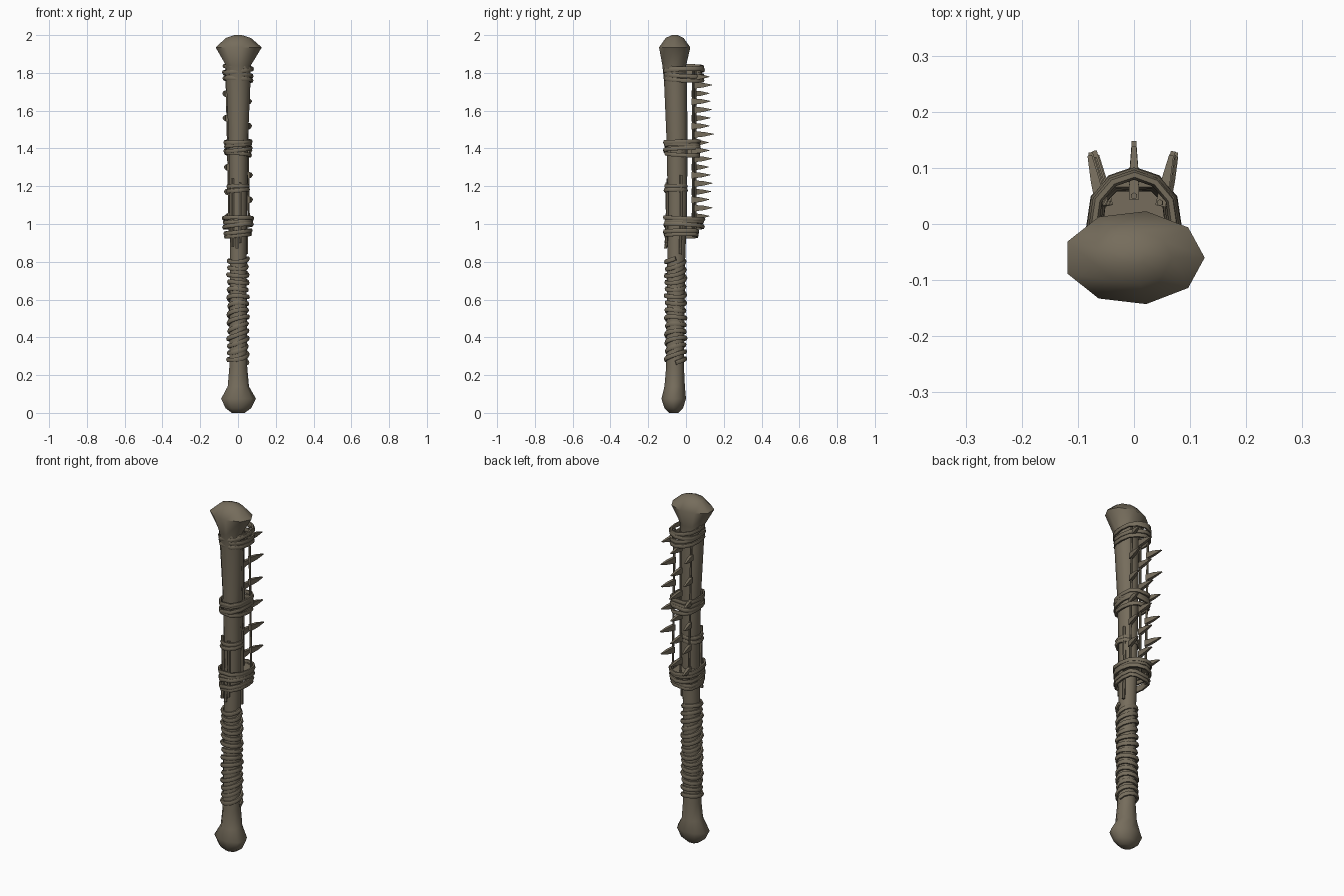
import bpy, bmesh, math, random
from mathutils import Vector

cube = bpy.data.objects.get("Cube")
if cube:
    bpy.data.objects.remove(cube)
random.seed(4)

bone = bpy.data.materials.new("weathered_bone")
bone.use_nodes = True
COLOUR = (0.18, 0.152, 0.107, 1)
bone.diffuse_color = COLOUR
bone.node_tree.nodes["Principled BSDF"].inputs["Base Color"].default_value = COLOUR


def finish(name, bm, smooth=None):
    bmesh.ops.recalc_face_normals(bm, faces=bm.faces)
    mesh = bpy.data.meshes.new(name)
    bm.to_mesh(mesh)
    bm.free()
    mesh.materials.append(bone)
    ob = bpy.data.objects.new(name, mesh)
    bpy.context.collection.objects.link(ob)
    if smooth:
        bpy.ops.object.select_all(action='DESELECT')
        ob.select_set(True)
        bpy.context.view_layer.objects.active = ob
        bpy.ops.object.shade_smooth_by_angle(angle=math.radians(smooth))
    return ob


def skin(bm, rings, closed=False):
    """Bridge consecutive rings of points into a tube."""
    loops = [[bm.verts.new(p) for p in ring] for ring in rings]
    n = len(loops[0])
    pairs = list(zip(loops, loops[1:]))
    if closed:
        pairs.append((loops[-1], loops[0]))
    else:
        bm.faces.new(loops[0])
        bm.faces.new(loops[-1])
    for a, b in pairs:
        for i in range(n):
            j = (i + 1) % n
            bm.faces.new((a[i], a[j], b[j], b[i]))


def cord(bm, path, wide, thick, closed=False, sides=6):
    """Sweep a flattened cross-section along a path that runs around the shaft."""
    rings = []
    for i, p in enumerate(path):
        before = path[i - 1] if closed or i else p
        after = path[(i + 1) % len(path)] if closed or i < len(path) - 1 else p
        t = (after - before).normalized()
        ref = Vector((0, 0, 1)) if abs(t.z) < 0.8 else Vector((1, 0, 0))
        side = t.cross(ref).normalized()
        up = side.cross(t)
        rings.append([p + side * thick * math.cos(a) + up * wide * math.sin(a)
                      for a in (math.tau * k / sides for k in range(sides))])
    skin(bm, rings, closed)


# Bone shaft with knuckled ends: height, centre y, half width, half depth
profile = [
    (0.0, -0.065, 0.035, 0.025), (0.025, -0.065, 0.07, 0.05),
    (0.075, -0.065, 0.095, 0.066), (0.14, -0.06, 0.058, 0.055),
    (0.24, -0.058, 0.049, 0.048), (0.8, -0.052, 0.045, 0.048),
    (1.1, -0.045, 0.047, 0.052), (1.45, -0.048, 0.053, 0.056),
    (1.75, -0.055, 0.066, 0.062), (1.84, -0.062, 0.068, 0.064),
    (1.935, -0.06, 0.126, 0.084), (1.985, -0.06, 0.068, 0.048),
    (2.0, -0.06, 0.02, 0.015)]
bm = bmesh.new()
skin(bm, [[(rx * math.cos(a), cy + ry * math.sin(a), z)
           for a in (math.tau * k / 9 for k in range(9))]
          for z, cy, rx, ry in profile])
finish("bone_shaft", bm, 50)

# Cord wound around the grip
bm = bmesh.new()
turns, steps = 14, 12
path = []
for i in range(turns * steps + 1):
    a = math.tau * i / steps
    wobble = 0.012 * math.sin(a * 1.07)
    r = 0.051 + 0.003 * math.sin(a * 0.37)
    path.append(Vector((r * math.cos(a), -0.055 + r * math.sin(a),
                        0.265 + 0.555 * i / (turns * steps) + wobble)))
cord(bm, path, 0.013, 0.009)
finish("grip_winding", bm, 50)

# Bindings that tie the spiked rods to the shaft
outline = [(0, 0.092), (0.04, 0.078), (0.068, 0.045), (0.076, -0.01),
           (0.068, -0.07), (0.035, -0.112)]
outline += [(-x, y) for x, y in reversed(outline[1:])]


def binding(name, heights, shape):
    bm = bmesh.new()
    for k, z in enumerate(heights):
        tx, ty = random.uniform(-0.14, 0.14), random.uniform(-0.06, 0.06)
        s = random.uniform(0.93, 1.02)
        loop = [Vector((x * s, y * s, z + x * tx + y * ty)) for x, y in shape]
        cord(bm, loop, 0.012, 0.009, closed=True)
    finish(name, bm, 50)


def shrink(depth):
    return [(x * 0.9, min(y, depth)) for x, y in outline]


binding("upper_binding", (1.765, 1.79, 1.812, 1.83), outline)
binding("middle_binding", (1.37, 1.395, 1.415, 1.435), shrink(0.07))
binding("lower_binding", (0.99, 1.012, 1.03), outline)
binding("lower_binding_tail", (0.94, 0.958), shrink(0.06))
small = [(0.056 * math.cos(math.tau * k / 10), -0.056 + 0.06 * math.sin(math.tau * k / 10))
         for k in range(10)]
binding("splint_binding", (1.178, 1.2), small)

# Packing wedge behind the shaft inside the lower binding
bm = bmesh.new()
base = [(-0.06, -0.02), (-0.052, 0.055), (-0.02, 0.08), (0.02, 0.08), (0.052, 0.055), (0.06, -0.02)]
skin(bm, [[(x, y, z) for x, y in base] for z in (0.995, 1.02)])
finish("packing_wedge", bm)

# Three rods, each carrying a row of spikes
rows = [("right", -0.062, -0.044, 0.038, -0.22), ("centre", 0, 0, 0.05, 0),
        ("left", 0.046, 0.058, 0.038, 0.22)]
for r, (name, x_top, x_low, y, splay) in enumerate(rows):
    bm = bmesh.new()
    cord(bm, [Vector((x_low, y, 0.93 + 0.03 * r)), Vector(((x_low + x_top) / 2, y, 1.4)),
              Vector((x_top, y, 1.83))], 0.006, 0.006)
    finish(name + "_rod", bm, 50)
    bm = bmesh.new()
    out = Vector((splay, 1, 0.02)).normalized()
    across = Vector((out.y, -out.x, 0))
    for k in range(6):
        z = 1.04 + 0.044 * r + 0.13 * k
        f = (z - 0.93) / 0.9
        root = Vector((x_low + (x_top - x_low) * f, y - 0.006, z))
        reach = 0.1 + random.uniform(-0.012, 0.004)
        rings = []
        for along, w, h in ((0, 0.009, 0.017), (0.5, 0.008, 0.012), (1, 0.004, 0.0015)):
            c = root + out * reach * along
            rings.append([c + across * w * sx + Vector((0, 0, h * sz))
                          for sx, sz in ((-1, -1), (1, -1), (1, 1), (-1, 1))])
        skin(bm, rings)
    finish(name + "_spikes", bm)

# Narrow splints and loose cord ends along the front
for name, x, y, z0, z1 in (("front_splint_right", -0.03, -0.1, 0.88, 1.24),
                           ("front_splint_left", 0.012, -0.105, 0.9, 1.22),
                           ("loose_cord_end", -0.005, -0.108, 0.87, 0.96),
                           ("side_splint", 0.045, -0.03, 0.84, 1.26)):
    bm = bmesh.new()
    cord(bm, [Vector((x, y, z0)), Vector((x * 0.95, y + 0.006, (z0 + z1) / 2)),
              Vector((x, y + 0.004, z1))], 0.009, 0.008)
    finish(name, bm, 50)
